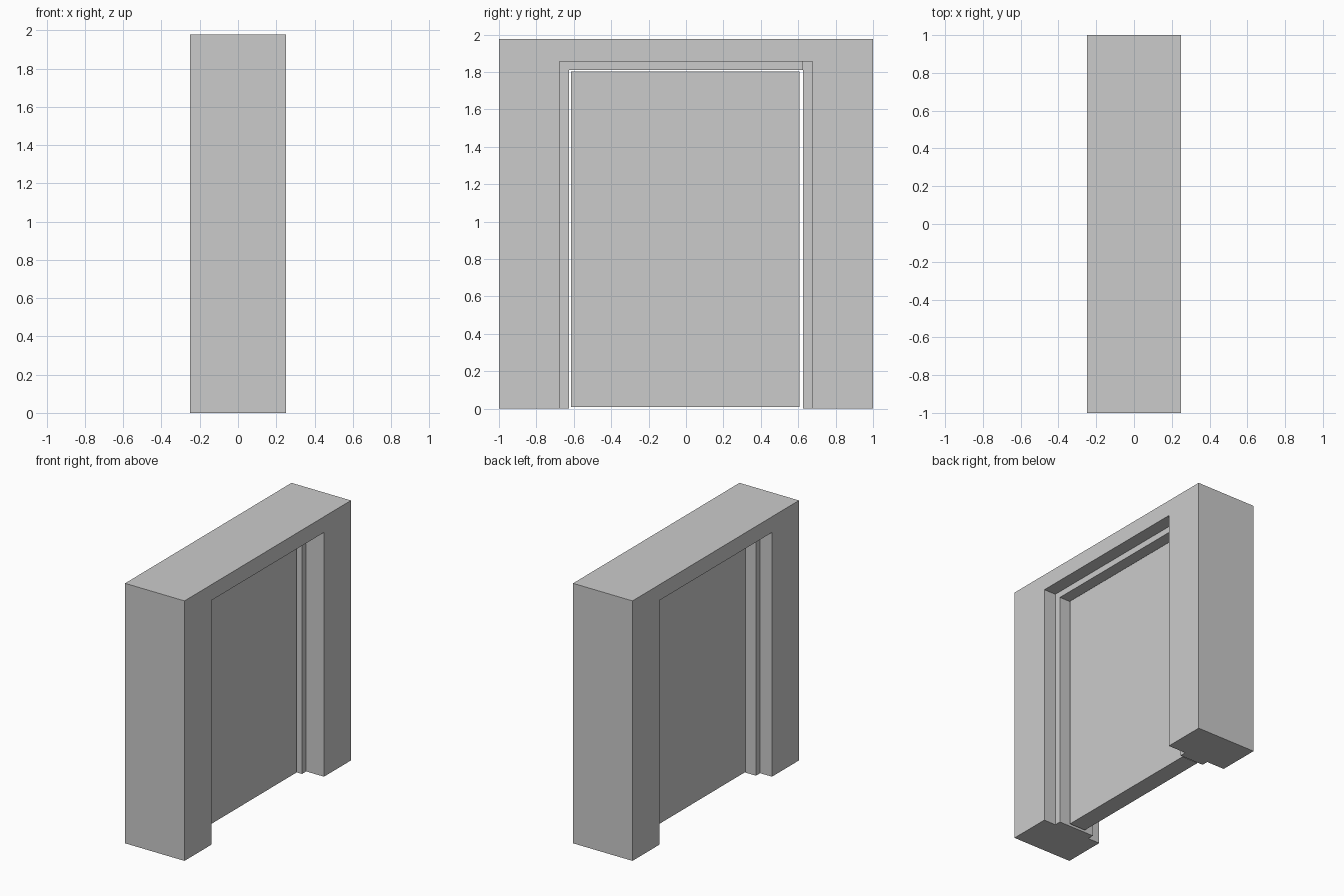
import bpy
import bmesh

cube = bpy.data.objects.get("Cube")
if cube:
    bpy.data.objects.remove(cube, do_unlink=True)

grey = bpy.data.materials.new("light_grey")
grey.use_nodes = True
colour = (0.6, 0.6, 0.6, 1)
grey.diffuse_color = colour
grey.node_tree.nodes["Principled BSDF"].inputs["Base Color"].default_value = colour


def extrude_profile(name, outline, x0, x1):
    """Extrude a (y, z) outline along x from x0 to x1."""
    bm = bmesh.new()
    face = bm.faces.new([bm.verts.new((x0, y, z)) for y, z in outline])
    result = bmesh.ops.extrude_face_region(bm, geom=[face])
    moved = [g for g in result["geom"] if isinstance(g, bmesh.types.BMVert)]
    bmesh.ops.translate(bm, verts=moved, vec=(x1 - x0, 0, 0))
    bmesh.ops.recalc_face_normals(bm, faces=bm.faces)
    mesh = bpy.data.meshes.new(name)
    bm.to_mesh(mesh)
    bm.free()
    mesh.materials.append(grey)
    obj = bpy.data.objects.new(name, mesh)
    bpy.context.collection.objects.link(obj)
    return obj


def rect(y0, y1, z0, z1):
    return [(y0, z0), (y1, z0), (y1, z1), (y0, z1)]


TOP = 1.977           # wall height
OPEN, HEAD = 0.676, 1.857   # wall opening half width and height
REBATE, SOFFIT = 0.626, 1.81  # clear opening inside the frame

# Thick wall with the doorway cut out of its lower edge
extrude_profile("wall", [(-1, 0), (-OPEN, 0), (-OPEN, HEAD), (OPEN, HEAD),
                         (OPEN, 0), (1, 0), (1, TOP), (-1, TOP)], -0.25, 0.25)

# Frame: deep front jamb and head, shallower back jamb
extrude_profile("front_jamb_and_head",
                [(-OPEN, 0), (-REBATE, 0), (-REBATE, SOFFIT), (REBATE, SOFFIT),
                 (REBATE, HEAD), (-OPEN, HEAD)], -0.15, 0.15)
extrude_profile("back_jamb", rect(REBATE, OPEN, 0, HEAD), -0.1, 0.1)

# Door leaf with clearance all round
extrude_profile("door_leaf", rect(-0.615, 0.608, 0.01, 1.804), -0.068, 0.068)
